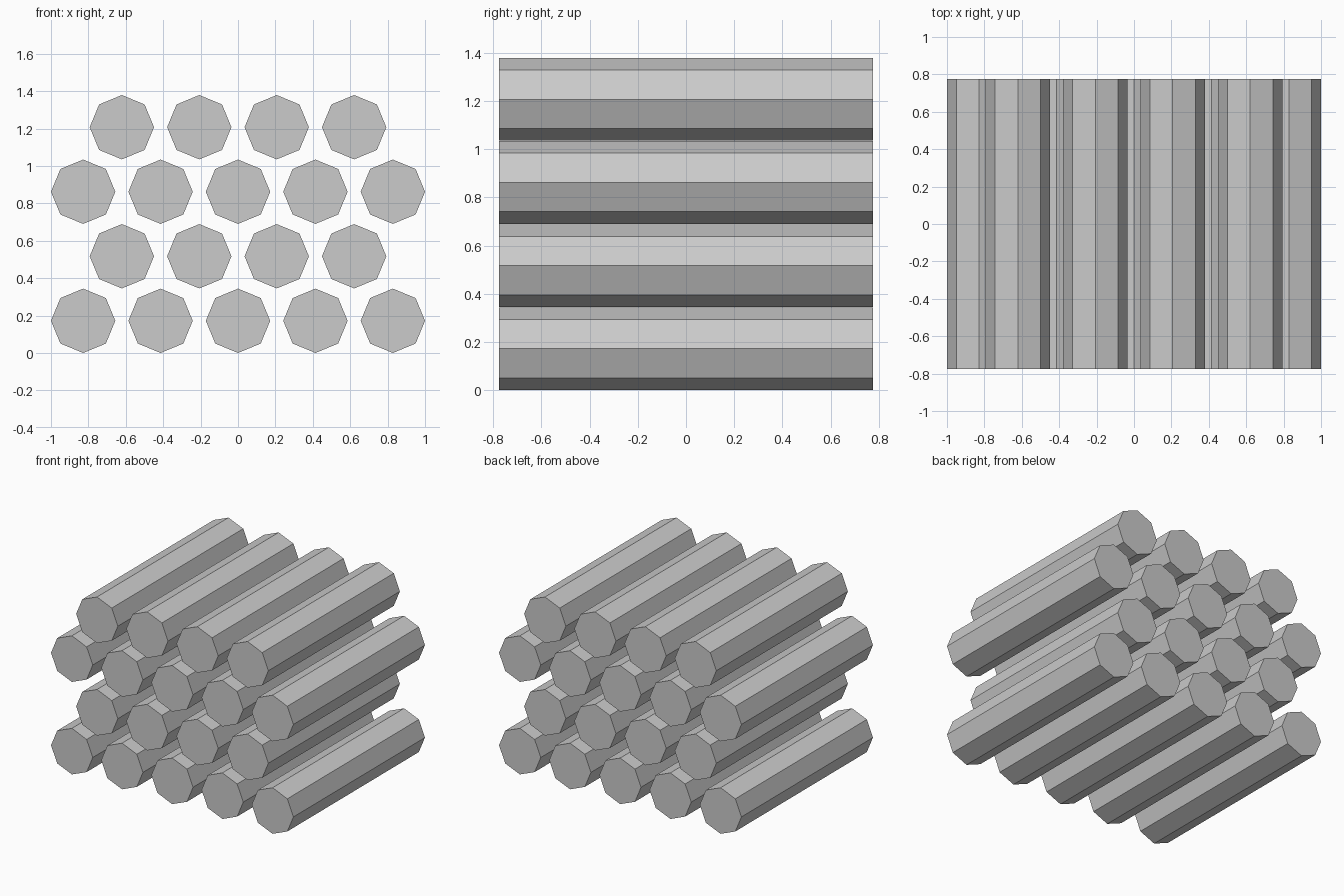
import bpy
import math

cube = bpy.data.objects.get("Cube")
if cube:
    bpy.data.objects.remove(cube, do_unlink=True)

RADIUS = 0.172
LENGTH = 1.55
SPACING = 0.414
ROW_RISE = 0.345

grey = bpy.data.materials.new("plain_grey")
grey.use_nodes = True
grey.diffuse_color = (0.6, 0.6, 0.6, 1)
grey.node_tree.nodes["Principled BSDF"].inputs["Base Color"].default_value = grey.diffuse_color


def add_log(name, x, z):
    """Eight-sided log lying along y, with a corner pointing straight up."""
    bpy.ops.mesh.primitive_cylinder_add(
        vertices=8, radius=RADIUS, depth=LENGTH,
        location=(x, 0, z), rotation=(math.pi / 2, 0, 0))
    log = bpy.context.object
    log.name = name
    log.data.materials.append(grey)


# Stacked rows, alternately five and four logs wide
for row, count in enumerate((5, 4, 5, 4)):
    for i in range(count):
        x = (i - (count - 1) / 2) * SPACING
        add_log(f"log_row{row + 1}_{i + 1}", x, RADIUS + row * ROW_RISE)
